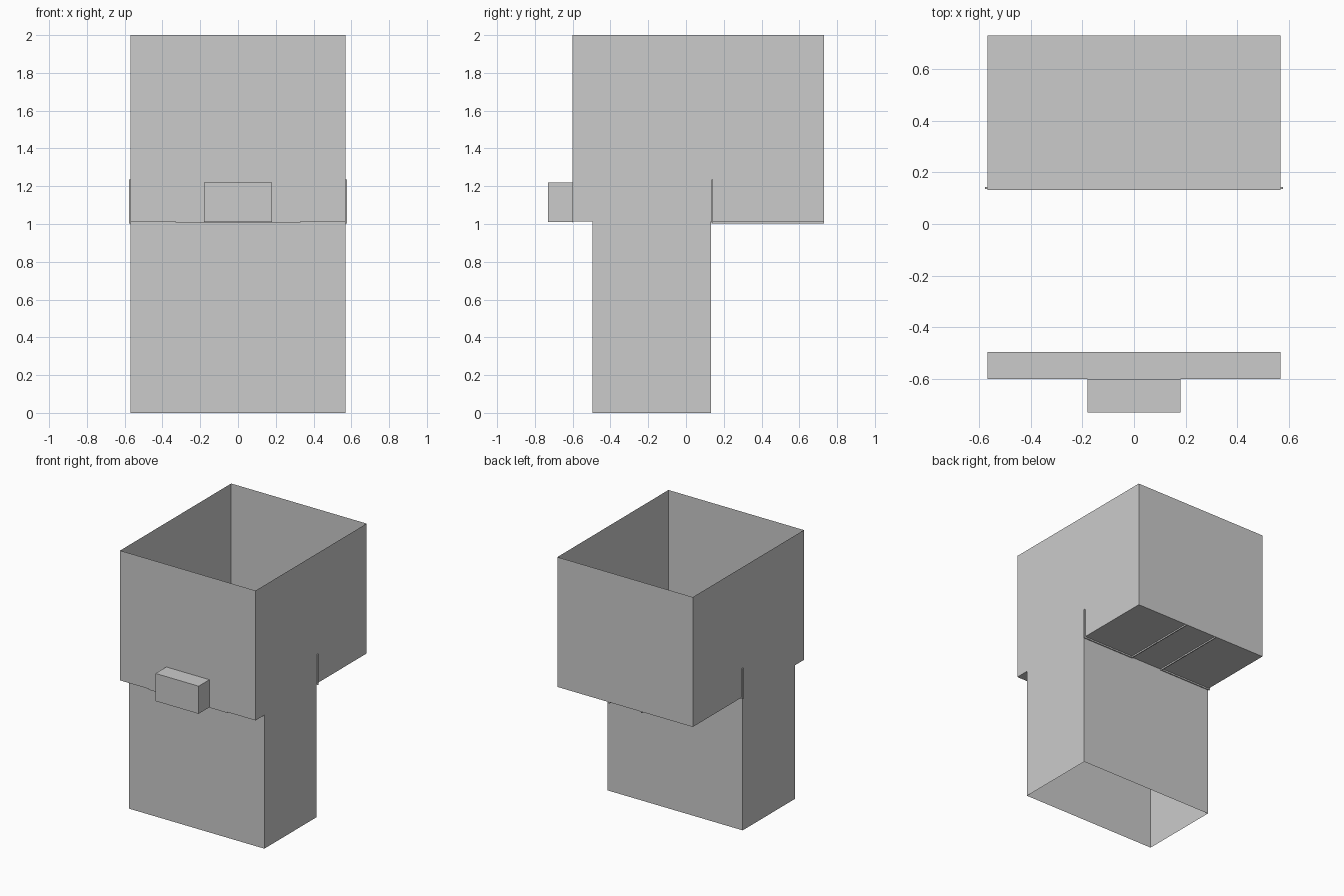
import bpy
import bmesh

cube = bpy.data.objects.get("Cube")
if cube:
    bpy.data.objects.remove(cube, do_unlink=True)

grey = bpy.data.materials.new("plain grey")
grey.use_nodes = True
COLOUR = (0.6, 0.6, 0.6, 1)
grey.diffuse_color = COLOUR
grey.node_tree.nodes["Principled BSDF"].inputs["Base Color"].default_value = COLOUR

HALF = 0.569                     # half width of the housing
FRONT, BACK = -0.602, 0.731      # upper bin
NECK_F, NECK_B = -0.496, 0.132   # lower chute
SHELF, TOP = 1.014, 2.0


def finish(name, bm):
    mesh = bpy.data.meshes.new(name)
    bm.to_mesh(mesh)
    bm.free()
    mesh.materials.append(grey)
    obj = bpy.data.objects.new(name, mesh)
    bpy.context.collection.objects.link(obj)
    return obj


def box(name, lo, hi):
    bm = bmesh.new()
    bmesh.ops.create_cube(bm, size=1)
    for v in bm.verts:
        v.co = [(a + b) / 2 + c * (b - a) for a, b, c in zip(lo, hi, v.co)]
    return finish(name, bm)


# Sheet housing: one side profile gives the front, back and both side walls,
# leaving the top and bottom open
profile = [(FRONT, TOP), (FRONT, SHELF), (NECK_F, SHELF), (NECK_F, 0),
           (NECK_B, 0), (NECK_B, SHELF), (BACK, SHELF), (BACK, TOP)]
bm = bmesh.new()
left = [bm.verts.new((HALF, y, z)) for y, z in profile]
right = [bm.verts.new((-HALF, y, z)) for y, z in profile]
for i in range(len(profile) - 1):
    if i != 3:                   # open chute mouth
        bm.faces.new((left[i], left[i + 1], right[i + 1], right[i]))
bm.faces.new(left)
bm.faces.new(right[::-1])
bmesh.ops.recalc_face_normals(bm, faces=bm.faces)
finish("housing", bm)

# Front block and the lip beneath it
box("front_block", (-0.181, -0.731, 1.01), (0.181, FRONT, 1.22))
box("front_lip", (-0.33, FRONT, 1.008), (0.33, FRONT + 0.003, SHELF))

# Thin strips: up the side, across the shelf and back along it
for side, s in (("left", 1), ("right", -1)):
    def strip(name, x0, x1, y0, y1, z0, z1):
        xs = sorted((s * x0, s * x1))
        box(f"{side}_{name}", (xs[0], y0, z0), (xs[1], y1, z1))

    strip("side_strip", HALF - 0.001, 0.577, 0.136, 0.144, 1.003, 1.235)
    strip("cross_strip", 0.132, 0.577, 0.136, 0.144, 1.003, 1.017)
    strip("shelf_strip", 0.132, 0.139, 0.136, BACK - 0.001, 1.003, 1.017)
    strip("strip_clip", 0.13, 0.141, 0.37, 0.41, 1.003, 1.017)
